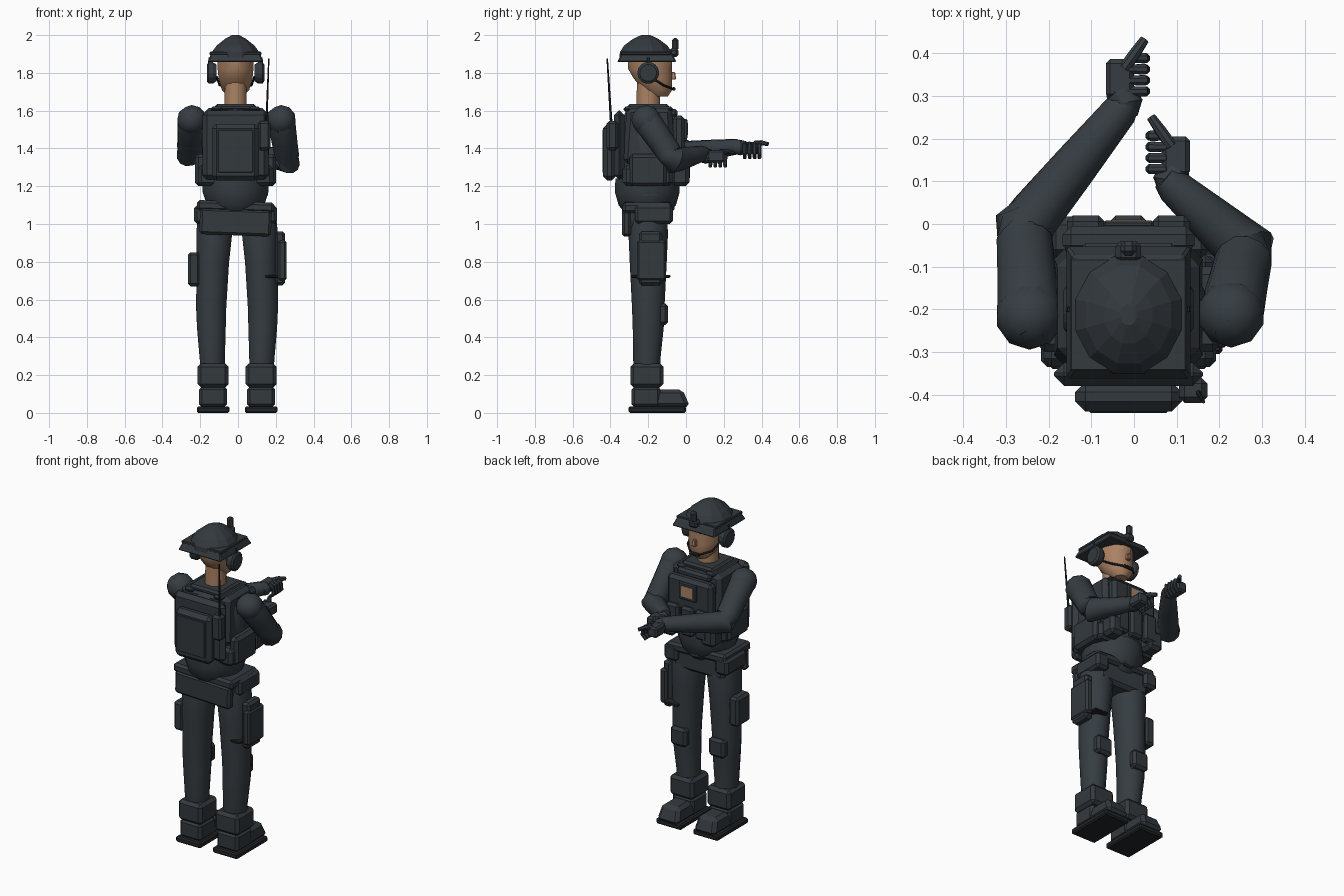
import bpy, bmesh, math
from mathutils import Vector, Matrix, Quaternion

if "Cube" in bpy.data.objects:
    bpy.data.objects.remove(bpy.data.objects["Cube"])


def material(name, rgb):
    m = bpy.data.materials.new(name)
    m.diffuse_color = (*rgb, 1)
    m.use_nodes = True
    m.node_tree.nodes["Principled BSDF"].inputs["Base Color"].default_value = m.diffuse_color
    return m


CLOTH = material("dark slate cloth", (0.036, 0.046, 0.054))
GEAR = material("dark slate gear", (0.033, 0.041, 0.048))
BLACK = material("black rubber", (0.016, 0.019, 0.022))
SKIN = material("skin", (0.40, 0.22, 0.125))
CX = -0.013  # body centre line


def finish(bm, name, mat, smooth=False):
    bmesh.ops.recalc_face_normals(bm, faces=bm.faces)
    me = bpy.data.meshes.new(name)
    bm.to_mesh(me)
    bm.free()
    me.materials.append(mat)
    ob = bpy.data.objects.new(name, me)
    bpy.context.collection.objects.link(ob)
    if smooth:
        bpy.ops.object.select_all(action='DESELECT')
        ob.select_set(True)
        bpy.context.view_layer.objects.active = ob
        bpy.ops.object.shade_smooth_by_angle(angle=math.radians(35))
    return ob


def box(name, x, y, z, mat=GEAR, bevel=0.012, top=(1, 1), rot=None):
    """Chamfered box from min/max ranges; top scales the upper face."""
    lo, hi = Vector((x[0], y[0], z[0])), Vector((x[1], y[1], z[1]))
    c, size = (lo + hi) / 2, hi - lo
    bm = bmesh.new()
    bmesh.ops.create_cube(bm, size=1)
    for v in bm.verts:
        k = top if v.co.z > 0 else (1, 1)
        v.co = Vector((v.co.x * size.x * k[0], v.co.y * size.y * k[1], v.co.z * size.z))
    if bevel:
        bmesh.ops.bevel(bm, geom=bm.edges[:], offset=min(bevel, min(size) * 0.45),
                        segments=1, affect='EDGES')
    m = Matrix.Translation(c)
    if rot:
        m = m @ Matrix.Rotation(math.radians(rot[0]), 4, rot[1])
    bm.transform(m)
    return finish(bm, name, mat)


def loft(name, rings, mat, seg=12, follow=False, smooth=True):
    """Capped tube through (x, y, z, rx, ry) rings, level or following the path."""
    bm = bmesh.new()
    pts = [Vector(r[:3]) for r in rings]
    loops = []
    for i, r in enumerate(rings):
        q = Quaternion()
        if follow:
            t = pts[min(i + 1, len(pts) - 1)] - pts[max(i - 1, 0)]
            q = Vector((0, 0, 1)).rotation_difference(t)
        loops.append([bm.verts.new(pts[i] + q @ Vector((r[3] * math.cos(a), r[-1] * math.sin(a), 0)))
                      for a in (2 * math.pi * (k + 0.5) / seg for k in range(seg))])
    for a, b in zip(loops, loops[1:]):
        for k in range(seg):
            n = (k + 1) % seg
            bm.faces.new((a[k], a[n], b[n], b[k]))
    bm.faces.new(loops[0])
    bm.faces.new(loops[-1])
    return finish(bm, name, mat, smooth)


# Head, neck and helmet
loft("head", [(CX, -.14, 1.675, .04, .045), (CX, -.15, 1.71, .075, .08),
              (CX, -.175, 1.77, .093, .105), (CX, -.19, 1.82, .098, .12),
              (CX, -.19, 1.88, .098, .12)], SKIN)
loft("neck", [(CX, -.20, 1.58, .062, .065), (CX, -.20, 1.76, .058, .062)], SKIN)
box("nose", (CX - .014, CX + .014), (-.09, -.052), (1.765, 1.805), SKIN, .004, (.6, .7))
loft("helmet_dome", [(CX, -.213, 1.87, .132, .145), (CX, -.213, 1.91, .13, .142),
                     (CX, -.213, 1.945, .103, .118), (CX, -.213, 1.98, .058, .07),
                     (CX, -.213, 2.0, .02, .025)], GEAR, smooth=False)
box("helmet_brim", (CX - .147, CX + .147), (-.365, -.05), (1.857, 1.905), GEAR, .006, (.88, .84))
box("helmet_band", (CX - .137, CX + .137), (-.345, -.08), (1.895, 1.912), GEAR, .004)
box("helmet_mount", (CX - .03, CX + .03), (-.09, -.04), (1.885, 1.93))
box("helmet_lamp", (CX - .02, CX + .02), (-.075, -.04), (1.915, 1.985))
for s in (-1, 1):
    ear = [(CX + s * d, -.2, 1.80, r) for d, r in ((.1, .045), (.12, .058), (.143, .058), (.152, .045))]
    loft("ear_cup", ear, GEAR, 14, True, False)
    loft("ear_cup_arm", [(CX + s * .14, -.2, 1.84, .009), (CX + s * .135, -.2, 1.88, .009)], BLACK, 6, True)
    loft("chin_strap", [(CX + s * .10, -.19, 1.78, .006), (CX + s * .085, -.12, 1.735, .006),
                        (CX + s * .03, -.068, 1.715, .006)], BLACK, 6, True)
loft("microphone", [(CX - .03, -.065, 1.715, .01), (CX + .03, -.065, 1.715, .01)], BLACK, 8, True)

# Torso
loft("torso", [(CX, -.2, 1.15, .175, .15), (CX, -.2, 1.35, .18, .155), (CX, -.2, 1.52, .19, .15),
               (CX, -.2, 1.595, .15, .12), (CX, -.2, 1.625, .09, .09)], CLOTH, 14)
loft("belly", [(CX, -.205, 1.02, .05, .05), (CX, -.205, 1.05, .11, .115), (CX, -.205, 1.10, .155, .155),
               (CX, -.205, 1.17, .178, .175), (CX, -.205, 1.24, .178, .172)], CLOTH, 16)
box("collar", (CX - .108, CX + .108), (-.31, -.09), (1.60, 1.635), GEAR, .012)
box("vest_body", (CX - .175, CX + .175), (-.335, -.055), (1.32, 1.615), GEAR, .025, (.95, .85))
box("vest_waist", (CX - .2, CX + .2), (-.335, -.07), (1.20, 1.31), GEAR, .02)
box("back_plate", (CX - .175, CX + .175), (-.38, -.325), (1.235, 1.60), GEAR, .024)
box("backpack", (CX - .125, CX + .125), (-.44, -.37), (1.23, 1.53), GEAR, .024)
box("backpack_panel", (CX - .095, CX + .095), (-.443, -.43), (1.27, 1.50), GEAR, .006)
box("radio", (.105, .172), (-.42, -.36), (1.39, 1.545), GEAR, .014)
loft("antenna", [(.15, -.395, 1.52, .007), (.163, -.417, 1.875, .004)], BLACK, 6, True)

# Chest rig
box("chest_plate", (CX - .155, CX + .155), (-.07, -.005), (1.33, 1.575), GEAR, .02)
box("chest_top_flap", (CX - .115, CX + .115), (-.10, -.045), (1.565, 1.61), GEAR, .014)
box("badge_frame", (CX - .06, CX + .06), (-.01, .008), (1.45, 1.555), GEAR, .006)
box("badge", (CX - .04, CX + .04), (.004, .011), (1.47, 1.535), SKIN, 0)
for i in range(3):
    x = CX + (i - 1) * .1
    box("magazine_pouch", (x - .044, x + .044), (-.03, .02), (1.23, 1.41), GEAR, .014)
for s in (-1, 1):
    x = CX + s * .1
    box("shoulder_strap", (x - .03, x + .03), (-.33, -.07), (1.595, 1.622), GEAR, .01)
    x = CX + s * .14
    box("front_pouch", (x - .05, x + .05), (-.08, .018), (1.2, 1.32), GEAR, .02)
    x = CX + s * .185
    box("side_pouch", (x - .03, x + .03), (-.30, -.10), (1.20, 1.37), GEAR, .018)

# Belt and hips
box("hips", (CX - .17, CX + .17), (-.31, -.10), (.95, 1.09), CLOTH, .02, (1.12, 1.05))
box("belt", (CX - .205, CX + .205), (-.335, -.075), (1.065, 1.12), GEAR, .014, rot=(2, 'Y'))
box("belt_back_panel", (CX - .19, CX + .19), (-.34, -.29), (.94, 1.08), GEAR, .014, rot=(2, 'Y'))
box("belt_buckle", (CX - .035, CX + .035), (-.085, -.06), (1.07, 1.115), GEAR, .008)
for s in (-1, 1):
    x = CX + s * .175
    box("belt_pouch", (x - .045, x + .045), (-.27, -.07), (1.0, 1.10), GEAR, .016)

# Legs and boots
for s in (-1, 1):
    def X(d):
        return CX + .008 + s * d
    loft("leg", [(X(.13), -.2, .2, .066, .068), (X(.131), -.208, .28, .068, .072),
                 (X(.136), -.2, .45, .078, .082), (X(.137), -.2, .56, .082, .086),
                 (X(.128), -.2, .8, .088, .098), (X(.12), -.2, .96, .098, .105),
                 (X(.118), -.2, 1.03, .092, .095), (X(.105), -.2, 1.07, .06, .06)], CLOTH, 14)
    box("knee_pad", (X(.132) - .055, X(.132) + .055), (-.15, -.095), (.465, .58), GEAR, .016)
    c = X(.127)
    box("boot_cuff", (c - .082, c + .082), (-.295, -.12), (.135, .262), GEAR, .018)
    box("boot_ankle", (c - .074, c + .074), (-.288, -.135), (.03, .14), GEAR, .016)
    box("boot_toe", (c - .076, c + .076), (-.19, .022), (.03, .125), GEAR, .02, (.8, .62))
    box("boot_sole", (c - .086, c + .086), (-.305, 0), (0, .035), BLACK, .008)

# Thigh gear
box("holster", (.195, .25), (-.25, -.125), (.675, .96), GEAR, .014)
box("holster_flap", (.21, .258), (-.26, -.105), (.70, .915), GEAR, .012)
box("holster_strap", (.12, .215), (-.29, -.083), (.715, .73), BLACK, .004)
box("thigh_pouch", (-.265, -.2), (-.26, -.13), (.67, .85), GEAR, .014)

# Arms: shoulder, elbow and wrist points
ARMS = (((-.245, -.215, 1.55), (-.258, -.01, 1.375), (-.025, .275, 1.41)),
        ((.228, -.21, 1.55), (.262, -.06, 1.335), (.085, .095, 1.375)))
for sh, el, wr in ARMS:
    a, b, c = Vector(sh), Vector(el), Vector(wr)
    u, f = (b - a).normalized(), (c - b).normalized()
    path = [(a - u * .07, .03), (a - u * .045, .06), (a, .076), (a.lerp(b, .5), .07),
            (b - u * .04, .067), (b, .073), (b + f * .045, .062), (b.lerp(c, .5), .054),
            (c - f * .01, .042), (c + f * .02, .03)]
    loft("arm", [(*p, r) for p, r in path], CLOTH, 12, True)
    bm = bmesh.new()
    bmesh.ops.create_icosphere(bm, subdivisions=2, radius=.08)
    bm.transform(Matrix.Translation(a))
    finish(bm, "shoulder_cap", CLOTH, True)

# Gloved hands: palm centre and direction of the curled fingers
for (px, py, pz), s in (((-.033, .345, 1.405), 1), ((.098, .163, 1.36), -1)):
    loft("glove_wrist", [(px + s * .01, py - .09, pz, .032), (px + s * .012, py - .06, pz, .042),
                         (px, py - .03, pz, .034)], CLOTH, 10, True)
    box("palm", (px - .033, px + .033), (py - .05, py + .042), (pz - .035, pz + .03), CLOTH, .01)
    for i in range(4):
        y = py - .034 + i * .026
        loft("finger", [(px + s * .02, y, pz + .02, .012), (px + s * .055, y, pz + .012, .013),
                        (px + s * .06, y, pz - .03, .012), (px + s * .035, y, pz - .055, .01)],
             CLOTH, 8, True)
    loft("thumb", [(px + s * .01, py + .02, pz + .022, .014), (px + s * .035, py + .055, pz + .025, .014),
                   (px + s * .058, py + .088, pz + .018, .011)], CLOTH, 8, True)
